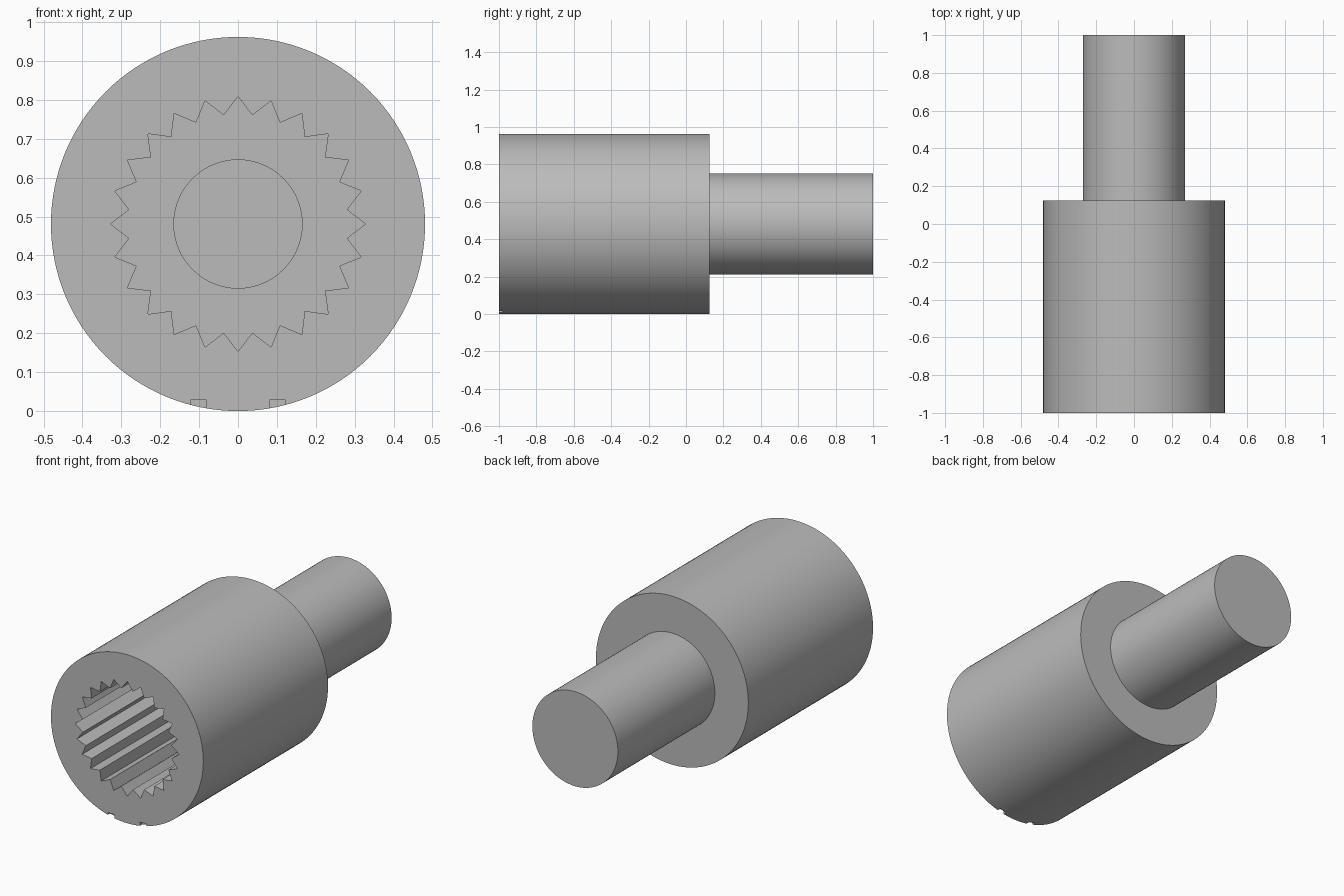
import bpy
import bmesh
from math import sin, cos, pi

RADIUS = 0.481
AXIS_Z = RADIUS

cube = bpy.data.objects.get("Cube")
if cube:
    bpy.data.objects.remove(cube, do_unlink=True)

steel = bpy.data.materials.new("plain_grey")
steel.use_nodes = True
grey = (0.5, 0.5, 0.5, 1)
steel.diffuse_color = grey
steel.node_tree.nodes["Principled BSDF"].inputs["Base Color"].default_value = grey


def ring(radius, sides):
    return [(radius * cos(2 * pi * i / sides), radius * sin(2 * pi * i / sides))
            for i in range(sides)]


def prism(name, outline, y0, y1):
    """Extrude an (x, z) outline around the axis from y0 to y1."""
    bm = bmesh.new()
    base = bm.faces.new([bm.verts.new((x, y0, AXIS_Z + z)) for x, z in outline])
    moved = bmesh.ops.extrude_face_region(bm, geom=[base])["geom"]
    verts = [v for v in moved if isinstance(v, bmesh.types.BMVert)]
    bmesh.ops.translate(bm, verts=verts, vec=(0, y1 - y0, 0))
    bmesh.ops.recalc_face_normals(bm, faces=bm.faces)
    mesh = bpy.data.meshes.new(name)
    bm.to_mesh(mesh)
    bm.free()
    mesh.materials.append(steel)
    obj = bpy.data.objects.new(name, mesh)
    bpy.context.collection.objects.link(obj)
    return obj


def combine(target, tool, operation):
    bpy.ops.object.select_all(action='DESELECT')
    bpy.context.view_layer.objects.active = target
    target.select_set(True)
    mod = target.modifiers.new("combine", 'BOOLEAN')
    mod.operation = operation
    mod.solver = 'EXACT'
    mod.object = tool
    bpy.ops.object.modifier_apply(modifier=mod.name)
    bpy.data.objects.remove(tool, do_unlink=True)


# Thick sleeve with a solid rear shaft
coupling = prism("splined_coupling", ring(RADIUS, 128), -1, 0.125)
combine(coupling, prism("rear_shaft", ring(0.27, 96), 0.05, 1), 'UNION')

# Toothed socket, alternating groove tips and tooth crests
TEETH = 24
star = []
for i in range(TEETH * 2):
    r = 0.282 if i % 2 else 0.328
    a = pi * i / TEETH
    star.append((r * cos(a), r * sin(a)))
combine(coupling, prism("spline_cutter", star, -1.1, -0.2), 'DIFFERENCE')

# Narrow blind bore beyond the socket
combine(coupling, prism("bore_cutter", ring(0.165, 64), -0.3, 0.0), 'DIFFERENCE')

# Two small index notches at the bottom of the front rim
for side in (-1, 1):
    xs = (side * 0.081, side * 0.122)
    low, high = -RADIUS - 0.02, 0.028 - RADIUS
    box = [(xs[0], low), (xs[1], low), (xs[1], high), (xs[0], high)]
    combine(coupling, prism("notch_cutter", box, -1.1, -0.98), 'DIFFERENCE')

# Smooth round walls, crisp rims and teeth
bpy.context.view_layer.objects.active = coupling
coupling.select_set(True)
bpy.ops.object.shade_smooth_by_angle(angle=pi / 6)
